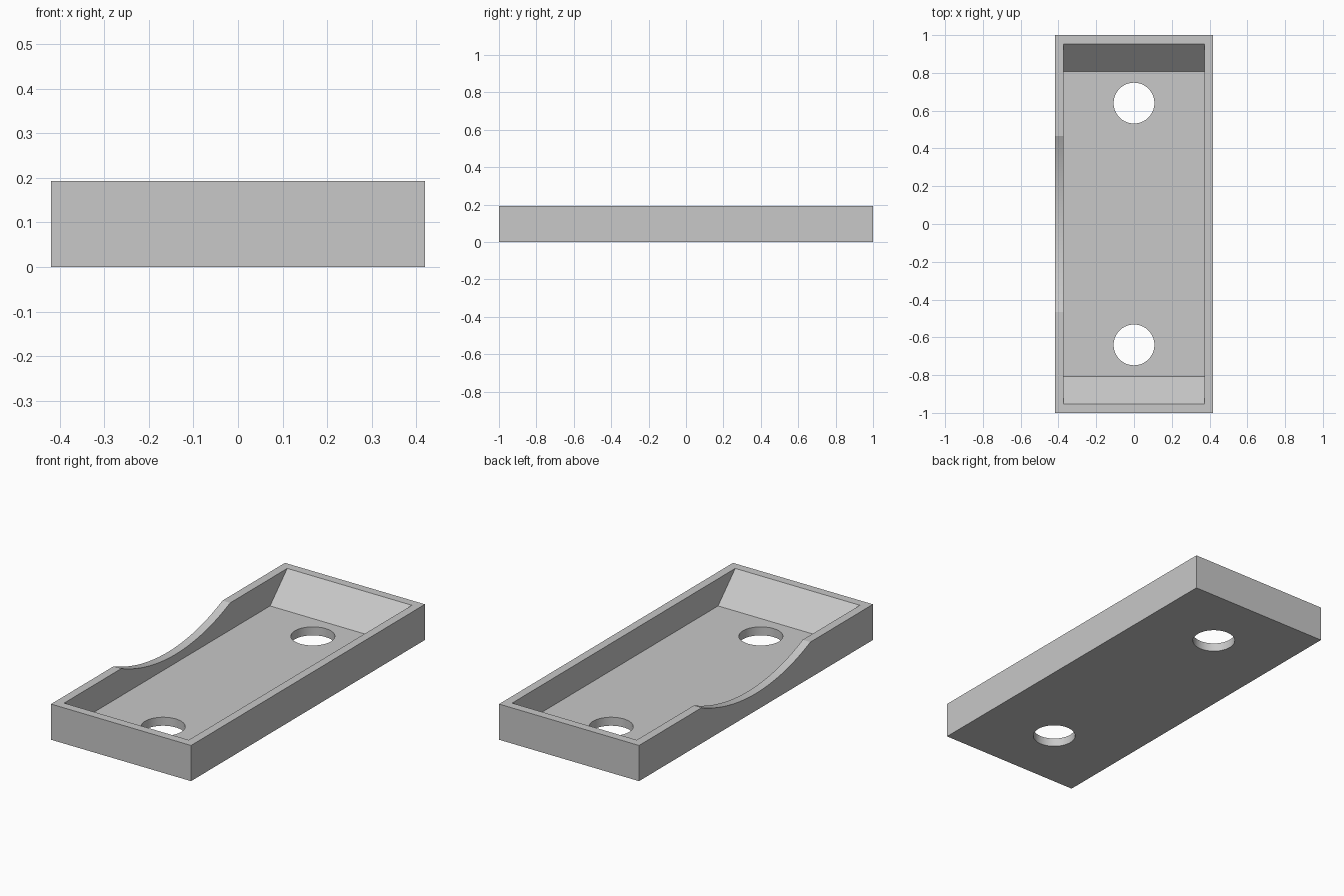
import bpy, bmesh, math
from mathutils import Matrix, Vector

cube = bpy.data.objects.get("Cube")
if cube:
    bpy.data.objects.remove(cube, do_unlink=True)

# Main dimensions
HALF_X, HALF_Y, HEIGHT = 0.419, 1.0, 0.193
WALL = 0.046
HOLE_R, HOLE_Y = 0.108, 0.64
NOTCH_HALF, NOTCH_DEPTH = 0.465, 0.1

grey = bpy.data.materials.new("plain grey")
grey.use_nodes = True
grey.diffuse_color = (0.58, 0.58, 0.58, 1)
grey.node_tree.nodes["Principled BSDF"].inputs["Base Color"].default_value = grey.diffuse_color


def make_object(name, bm):
    bmesh.ops.recalc_face_normals(bm, faces=bm.faces)
    mesh = bpy.data.meshes.new(name)
    bm.to_mesh(mesh)
    bm.free()
    mesh.materials.append(grey)
    obj = bpy.data.objects.new(name, mesh)
    bpy.context.collection.objects.link(obj)
    return obj


def prism(name, profile, half_x):
    """Extrude a (y, z) profile across x."""
    bm = bmesh.new()
    face = bm.faces.new([bm.verts.new((-half_x, y, z)) for y, z in profile])
    extruded = bmesh.ops.extrude_face_region(bm, geom=[face])["geom"]
    verts = [v for v in extruded if isinstance(v, bmesh.types.BMVert)]
    bmesh.ops.translate(bm, verts=verts, vec=Vector((2 * half_x, 0, 0)))
    return make_object(name, bm)


def cylinder(name, radius, depth, segments, matrix):
    bm = bmesh.new()
    bmesh.ops.create_cone(bm, cap_ends=True, segments=segments, radius1=radius,
                          radius2=radius, depth=depth, matrix=matrix)
    return make_object(name, bm)


# Solid block
tray = prism("tray", [(-HALF_Y, 0), (HALF_Y, 0), (HALF_Y, HEIGHT), (-HALF_Y, HEIGHT)], HALF_X)

# Cavity with 45 degree sloping ends
rim_y = HALF_Y - WALL
floor_y = rim_y - (HEIGHT - WALL)
cavity = prism("cavity_cutter",
               [(-floor_y, WALL), (floor_y, WALL), (rim_y, HEIGHT),
                (rim_y, 0.3), (-rim_y, 0.3), (-rim_y, HEIGHT)], HALF_X - WALL)

# Round floor holes
holes = [cylinder("hole_cutter", HOLE_R, 0.2, 64, Matrix.Translation((0, s * HOLE_Y, 0.02)))
         for s in (-1, 1)]

# Shallow arc cut in one long wall
radius = (NOTCH_HALF ** 2 + NOTCH_DEPTH ** 2) / (2 * NOTCH_DEPTH)
notch = cylinder("notch_cutter", radius, 0.2, 256,
                 Matrix.Translation((-HALF_X, 0, HEIGHT - NOTCH_DEPTH + radius))
                 @ Matrix.Rotation(math.pi / 2, 4, 'Y'))

# Cut and tidy up
bpy.ops.object.select_all(action='DESELECT')
bpy.context.view_layer.objects.active = tray
tray.select_set(True)
for cutter in [cavity, notch] + holes:
    cutter.hide_render = True
    mod = tray.modifiers.new(cutter.name, 'BOOLEAN')
    mod.operation = 'DIFFERENCE'
    mod.solver = 'EXACT'
    mod.object = cutter
    bpy.ops.object.modifier_apply(modifier=mod.name)
    bpy.data.objects.remove(cutter, do_unlink=True)

bpy.ops.object.shade_smooth_by_angle(angle=math.radians(15))
